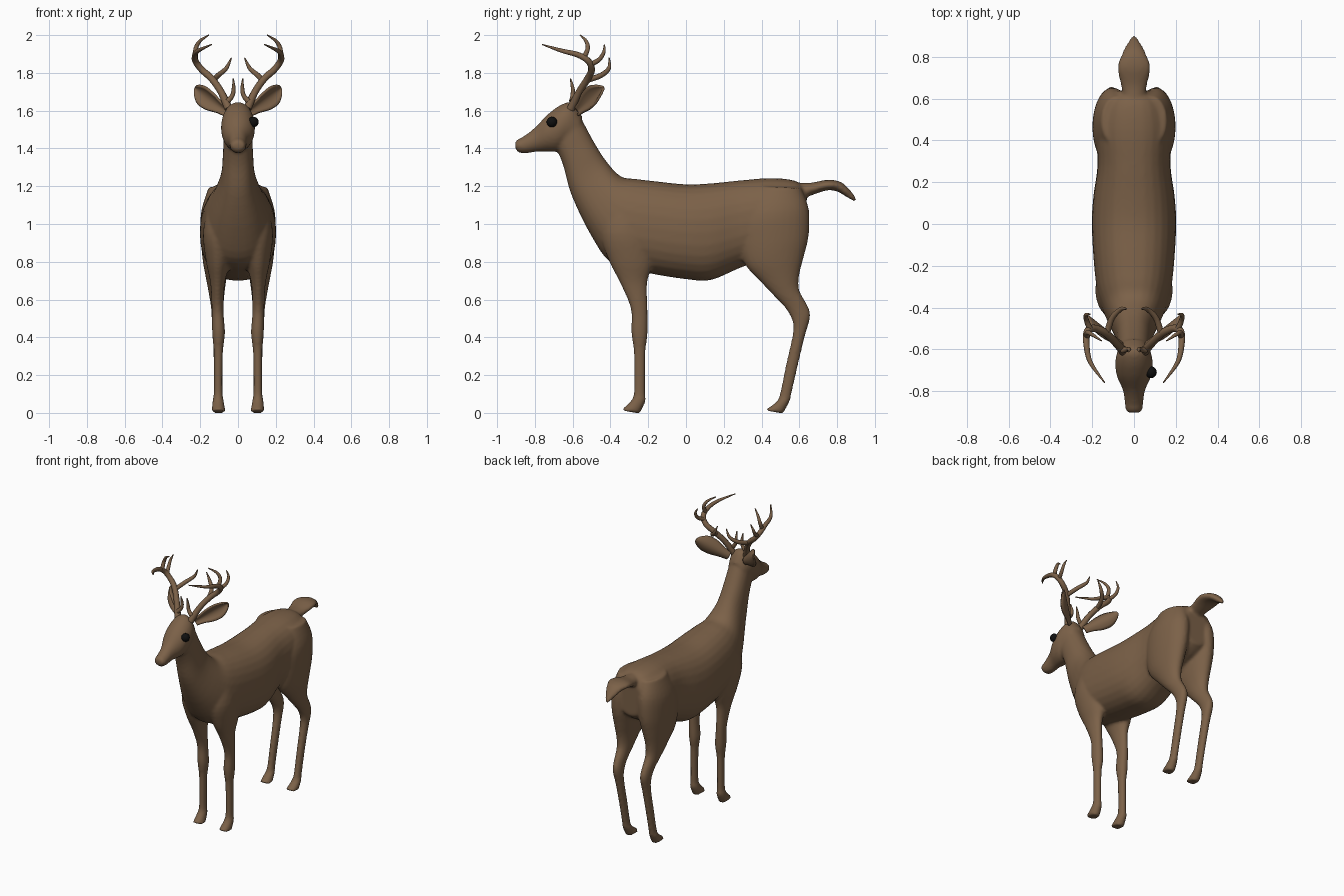
import bpy, bmesh, math
from mathutils import Vector

brown = bpy.data.materials.new("brown_coat")
brown.diffuse_color = (0.2, 0.12, 0.065, 1)
black = bpy.data.materials.new("black_eye")
black.diffuse_color = (0.005, 0.005, 0.005, 1)


def spline(rows, steps=4):
    """Catmull-Rom interpolation of rows of numbers."""
    out = []
    for i in range(len(rows) - 1):
        a, b, c, d = (rows[max(0, min(len(rows) - 1, i + k))] for k in (-1, 0, 1, 2))
        for s in range(steps):
            t = s / steps
            out.append([0.5 * (2 * q + (r - p) * t + (2 * p - 5 * q + 4 * r - u) * t * t
                               + (3 * q - p - 3 * r + u) * t ** 3)
                        for p, q, r, u in zip(a, b, c, d)])
    return out + [list(rows[-1])]


def loft(bm, rows, side=1, power=2.0, n=28):
    """Rows: first edge y,z / second edge y,z / centre x / half width."""
    rings = []
    for y1, z1, y2, z2, xc, hw in spline(rows):
        mid = Vector((side * xc, (y1 + y2) / 2, (z1 + z2) / 2))
        half = Vector((0, (y1 - y2) / 2, (z1 - z2) / 2))
        ring = []
        for k in range(n):
            a = math.tau * k / n
            c, s = math.cos(a), math.sin(a)
            c = math.copysign(abs(c) ** (2 / power), c)
            s = math.copysign(abs(s) ** (2 / power), s)
            ring.append(bm.verts.new(mid + half * c + Vector((hw * s, 0, 0))))
        rings.append(ring)
    for r, q in zip(rings, rings[1:]):
        for k in range(n):
            bm.faces.new((r[k], r[(k + 1) % n], q[(k + 1) % n], q[k]))
    bm.faces.new(rings[0])
    bm.faces.new(rings[-1])


def finish(name, bm, mat):
    bmesh.ops.recalc_face_normals(bm, faces=bm.faces[:])
    me = bpy.data.meshes.new(name)
    bm.to_mesh(me)
    bm.free()
    for p in me.polygons:
        p.use_smooth = True
    me.materials.append(mat)
    ob = bpy.data.objects.new(name, me)
    bpy.context.collection.objects.link(ob)
    return ob


# Neck and torso
torso = [(-.56, 1.57, -.69, 1.41, 0, .075), (-.485, 1.43, -.65, 1.31, 0, .08),
         (-.42, 1.33, -.605, 1.15, 0, .092), (-.345, 1.252, -.5, .935, 0, .14),
         (-.26, 1.238, -.39, .79, 0, .175), (-.15, 1.225, -.2, .74, 0, .193),
         (0, 1.21, 0, .708, 0, .202), (.13, 1.215, .13, .703, 0, .195),
         (.28, 1.23, .28, .765, 0, .175), (.45, 1.243, .45, .83, 0, .18),
         (.58, 1.228, .57, .88, 0, .15), (.64, 1.18, .635, .93, 0, .09)]
# Head from nape to nose
head = [(-.55, 1.57, -.60, 1.42, 0, .065), (-.60, 1.643, -.655, 1.40, 0, .084),
        (-.66, 1.632, -.69, 1.383, 0, .09), (-.73, 1.582, -.74, 1.383, 0, .08),
        (-.80, 1.51, -.79, 1.383, 0, .053), (-.86, 1.464, -.85, 1.374, 0, .044),
        (-.893, 1.447, -.888, 1.38, 0, .04), (-.905, 1.43, -.903, 1.40, 0, .025)]
# Legs from shoulder or haunch down to the hoof
front_leg = [(-.42, 1.1, -.2, 1.1, .09, .07), (-.45, .95, -.18, .95, .1, .085),
             (-.41, .81, -.175, .8, .105, .065), (-.345, .68, -.205, .69, .108, .038),
             (-.292, .55, -.203, .55, .108, .031), (-.29, .43, -.203, .42, .103, .034),
             (-.277, .33, -.214, .33, .104, .025), (-.275, .2, -.216, .2, .105, .023),
             (-.277, .1, -.216, .1, .105, .024), (-.295, .06, -.213, .065, .105, .03),
             (-.345, .014, -.245, -.003, .103, .037)]
hind_leg = [(.38, 1.2, .61, 1.19, .085, .07), (.29, 1.05, .65, 1.08, .1, .095),
            (.28, .92, .65, .94, .107, .09), (.31, .79, .625, .83, .112, .075),
            (.39, .7, .60, .73, .115, .055), (.465, .62, .60, .65, .113, .042),
            (.53, .55, .643, .57, .11, .033), (.565, .48, .658, .51, .108, .031),
            (.564, .41, .628, .4, .106, .027), (.528, .25, .59, .24, .105, .024),
            (.497, .1, .556, .09, .105, .024), (.475, .055, .55, .065, .105, .03),
            (.415, .014, .515, -.003, .103, .037)]
tail = [(.58, 1.22, .60, 1.13, 0, .05), (.66, 1.218, .665, 1.152, 0, .062),
        (.75, 1.234, .745, 1.178, 0, .08), (.82, 1.222, .80, 1.172, 0, .06),
        (.87, 1.178, .85, 1.143, 0, .035), (.905, 1.13, .893, 1.118, 0, .01)]

# Skin: parts fused into one smooth body
bm = bmesh.new()
loft(bm, torso, power=2.3)
loft(bm, head)
loft(bm, tail)
for side in (1, -1):
    loft(bm, front_leg, side)
    loft(bm, hind_leg, side)
body = finish("deer_body", bm, brown)
rem = body.modifiers.new("fuse", 'REMESH')
rem.mode = 'VOXEL'
rem.voxel_size = 0.01
rem.use_smooth_shade = True
sm = body.modifiers.new("soften", 'SMOOTH')
sm.factor = 0.5
sm.iterations = 5

# Ears: cupped leaves
for label, side in (("right", 1), ("left", -1)):
    base, tip = Vector((.07, -.585, 1.595)), Vector((.24, -.452, 1.72))
    across = Vector((-.4, -.4, .9)).normalized()
    cup = (tip - base).cross(across).normalized()
    bm = bmesh.new()
    grid = []
    for t, w in spline([(0, .025), (.2, .033), (.45, .05), (.7, .052), (.9, .03), (1, .006)]):
        row = []
        for k in range(9):
            s = k / 4 - 1
            p = base.lerp(tip, t) + across * w * s + cup * (w * .6 * s * s - .02)
            row.append(bm.verts.new((p.x * side, p.y, p.z)))
        grid.append(row)
    for r, q in zip(grid, grid[1:]):
        for k in range(8):
            bm.faces.new((r[k], r[k + 1], q[k + 1], q[k]))
    ear = finish(label + "_ear", bm, brown)
    so = ear.modifiers.new("thickness", 'SOLIDIFY')
    so.thickness = 0.012
    so.offset = 0

# Antlers: main beam, four tines; rows are x, y, z, radius
antler = [
    [(.05, -.61, 1.61, .022), (.09, -.565, 1.70, .019), (.14, -.52, 1.77, .019),
     (.19, -.50, 1.815, .018), (.224, -.515, 1.86, .017), (.228, -.57, 1.895, .015),
     (.21, -.66, 1.918, .011), (.14, -.76, 1.95, .003)],
    [(.13, -.525, 1.76, .015), (.105, -.45, 1.787, .014), (.062, -.408, 1.825, .011),
     (.035, -.407, 1.88, .003)],
    [(.225, -.54, 1.88, .014), (.223, -.52, 1.93, .012), (.2, -.53, 1.97, .009),
     (.155, -.56, 2.0, .003)],
    [(.21, -.505, 1.845, .014), (.228, -.46, 1.87, .012), (.23, -.435, 1.91, .009),
     (.21, -.432, 1.95, .003)],
    [(.055, -.605, 1.65, .015), (.03, -.6, 1.68, .012), (.023, -.6, 1.72, .01),
     (.025, -.612, 1.77, .003)]]
for label, side in (("right", 1), ("left", -1)):
    cu = bpy.data.curves.new(label + "_antler", 'CURVE')
    cu.dimensions = '3D'
    cu.bevel_depth = 1.0
    cu.bevel_resolution = 3
    cu.use_fill_caps = True
    for branch in antler:
        pts = spline(branch, 5)
        sp = cu.splines.new('POLY')
        sp.points.add(len(pts) - 1)
        for p, (x, y, z, r) in zip(sp.points, pts):
            p.co = (x * side, y, z, 1)
            p.radius = r
    cu.materials.append(brown)
    ob = bpy.data.objects.new(label + "_antler", cu)
    bpy.context.collection.objects.link(ob)
    bpy.ops.object.select_all(action='DESELECT')
    ob.select_set(True)
    bpy.context.view_layer.objects.active = ob
    bpy.ops.object.convert(target='MESH')
    bpy.ops.object.shade_smooth()

# Eye
bm = bmesh.new()
bmesh.ops.create_uvsphere(bm, u_segments=20, v_segments=12, radius=0.028)
eye = finish("eye", bm, black)
eye.location = (.081, -.71, 1.54)
